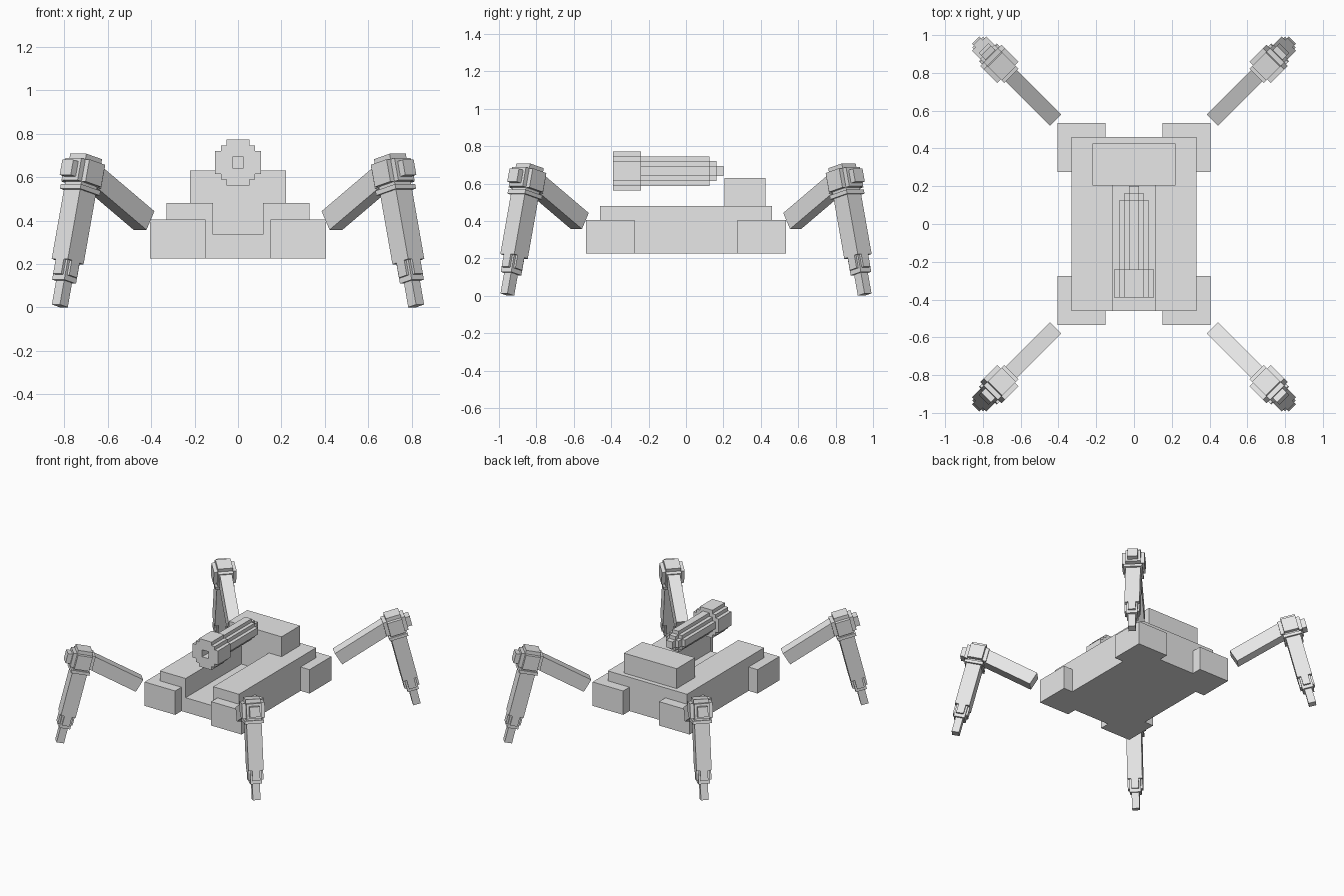
import bpy, bmesh, math
from mathutils import Vector

if "Cube" in bpy.data.objects:
    bpy.data.objects.remove(bpy.data.objects["Cube"])

grey = bpy.data.materials.new("light_grey")
grey.diffuse_color = (0.8, 0.8, 0.8, 1)
grey.use_nodes = True
grey.node_tree.nodes["Principled BSDF"].inputs["Base Color"].default_value = grey.diffuse_color
V = 0.0263  # block unit used by the stepped parts


def finish(name, bm):
    bmesh.ops.recalc_face_normals(bm, faces=bm.faces)
    me = bpy.data.meshes.new(name)
    bm.to_mesh(me)
    bm.free()
    me.materials.append(grey)
    ob = bpy.data.objects.new(name, me)
    bpy.context.collection.objects.link(ob)
    return ob


def add_box(bm, lo, hi, place=Vector):
    """Box between two corners, each corner passed through a placing function."""
    made = bmesh.ops.create_cube(bm, size=1)["verts"]
    for v in made:
        v.co = place([hi[i] if v.co[i] > 0 else lo[i] for i in range(3)])


def box(name, lo, hi):
    bm = bmesh.new()
    add_box(bm, lo, hi)
    return finish(name, bm)


def stepped_rod(name, steps, y0, y1, zc):
    """Extrude a blocky round section along y; steps are (half width, half height)."""
    quad = []
    for i, (w, h) in enumerate(steps):
        quad.append((w, h))
        if i + 1 < len(steps):
            quad.append((steps[i + 1][0], h))
    back = quad[::-1]
    ring = (quad + [(-x, z) for x, z in back]
            + [(-x, -z) for x, z in quad] + [(x, -z) for x, z in back])
    bm = bmesh.new()
    face = bm.faces.new([bm.verts.new((x * V, y0, zc + z * V)) for x, z in ring])
    out = bmesh.ops.extrude_face_region(bm, geom=[face])["geom"]
    for v in out:
        if isinstance(v, bmesh.types.BMVert):
            v.co.y = y1
    return finish(name, bm)


def cut(ob, name, lo, hi):
    cutter = box(name, lo, hi)
    cutter.hide_render = True
    cutter.hide_viewport = True
    cutter.display_type = 'WIRE'
    mod = ob.modifiers.new("cut", 'BOOLEAN')
    mod.object = cutter
    mod.operation = 'DIFFERENCE'
    mod.solver = 'EXACT'


# Hull with an open channel running in from the front
hull = box("hull", (-0.33, -0.46, 0.225), (0.33, 0.46, 0.48))
cut(hull, "channel_cutter", (-0.115, -0.6, 0.335), (0.115, 0.205, 0.6))
box("rear_housing", (-0.22, 0.205, 0.48), (0.22, 0.425, 0.63))

# Leg mounts on the hull corners
for sx in (-1, 1):
    for sy in (-1, 1):
        xs, ys = sorted((sx * 0.15, sx * 0.405)), sorted((sy * 0.275, sy * 0.535))
        box("corner_mount", (xs[0], ys[0], 0.225), (xs[1], ys[1], 0.405))

# Gun floating above the channel
GZ = 0.667
muzzle = stepped_rod("muzzle", [(4, 2), (3, 3), (2, 4)], -0.39, -0.24, GZ)
cut(muzzle, "bore_cutter", (-V, -0.5, GZ - V), (V, -0.26, GZ + V))
stepped_rod("barrel", [(3, 1), (2, 2), (1, 3)], -0.24, 0.125, GZ)
stepped_rod("barrel_neck", [(2, 1), (1, 2)], 0.125, 0.162, GZ)
stepped_rod("barrel_tail", [(1, 1)], 0.162, 0.2, GZ)


# Legs lie in vertical planes running diagonally out from the hull
def leg_frame(sx, sy, s0, z0, angle):
    """Placing function: local x outward, y sideways, z along the limb's up axis."""
    c, s = math.cos(angle), math.sin(angle)
    q = math.sqrt(0.5)

    def place(p):
        r, t, d = p
        out = s0 + r * c - d * s
        return Vector((sx * (out * q + t * q), sy * (0.135 + out * q - t * q),
                       z0 + r * s + d * c))
    return place


def limb(name, place, boxes):
    bm = bmesh.new()
    for lo, hi in boxes:
        add_box(bm, lo, hi, place)
    finish(name, bm)


def block(r, t, d0, d1):
    return (-r, -t, d0), (r, t, d1)


E = 0.63  # elbow height along the shin
for sx in (-1, 1):
    for sy in (-1, 1):
        arm = leg_frame(sx, sy, 0.612, 0.40, math.radians(31))
        limb("upper_arm", arm, [((0, -0.042, -0.05), (0.44, 0.042, 0.05))])
        shin = leg_frame(sx, sy, 1.16, 0.007, math.radians(14))
        limb("foot", shin, [block(V, V, 0, 0.13)])
        limb("ankle", shin, [block(1.5 * V, 1.5 * V, 0.115, 0.21),
                             block(2 * V, V, 0.14, 0.21), block(V, 2 * V, 0.14, 0.21)])
        limb("shin", shin, [block(2 * V, 2 * V, 0.21, 0.56)])
        limb("shin_collar", shin, [block(2.5 * V, 2.5 * V, 0.54, 0.562)])
        limb("elbow", shin, [block(2 * V, 3 * V, E - 2 * V, E + 2 * V),
                             block(3 * V, 2 * V, E - 2 * V, E + 2 * V),
                             block(2 * V, 2 * V, E - 3 * V, E + 3 * V)])
        limb("elbow_knob", shin, [((0, -0.036, E - 0.036), (0.112, 0.036, E + 0.036))])
